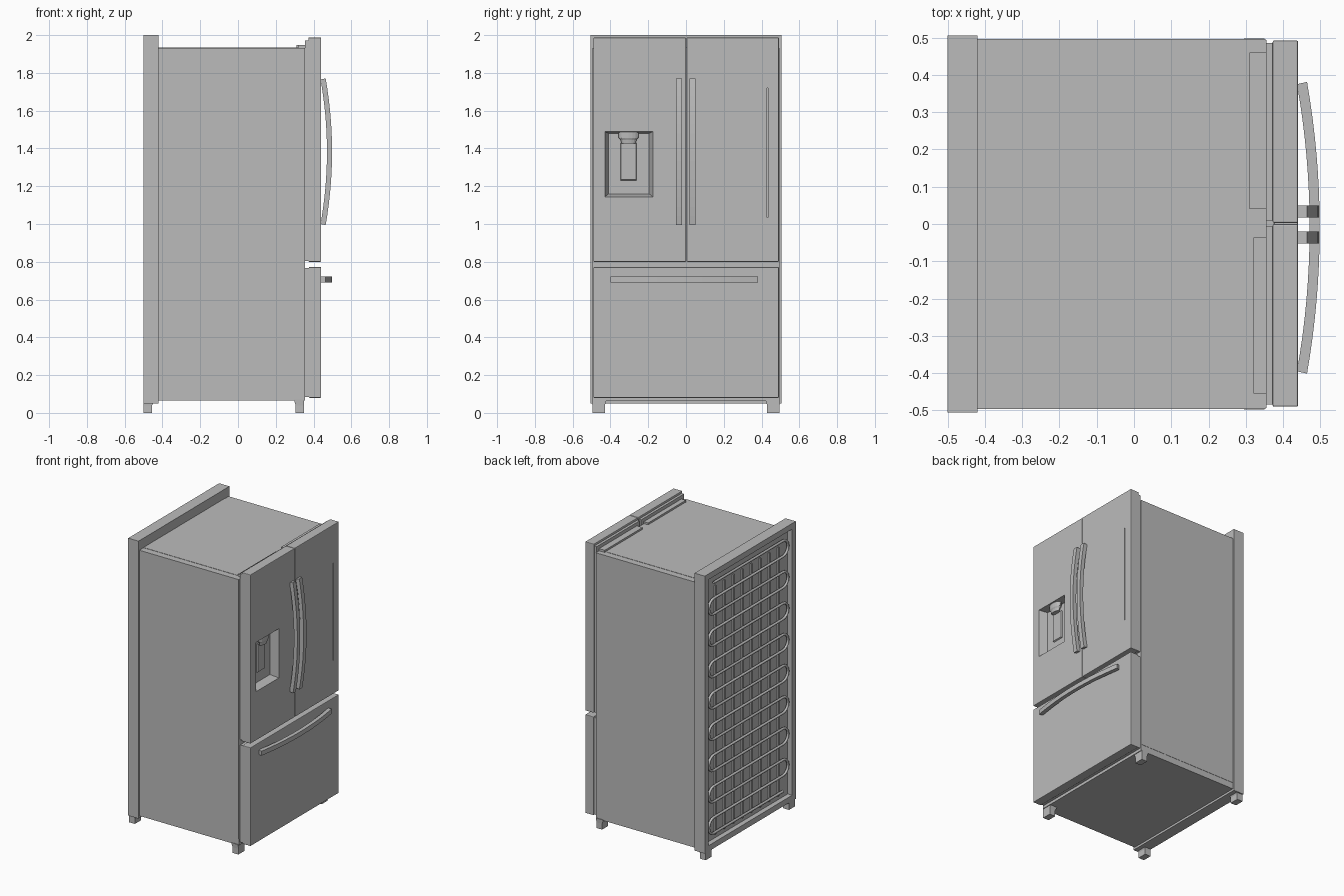
import bpy, bmesh, math
from mathutils import Vector

if "Cube" in bpy.data.objects:
    bpy.data.objects.remove(bpy.data.objects["Cube"], do_unlink=True)

grey = bpy.data.materials.new("light grey metal")
grey.use_nodes = True
color = (0.5, 0.5, 0.5, 1)
grey.diffuse_color = color
grey.node_tree.nodes["Principled BSDF"].inputs["Base Color"].default_value = color


def finish(name, bm):
    bmesh.ops.recalc_face_normals(bm, faces=bm.faces)
    me = bpy.data.meshes.new(name)
    bm.to_mesh(me)
    bm.free()
    me.materials.append(grey)
    ob = bpy.data.objects.new(name, me)
    bpy.context.collection.objects.link(ob)
    return ob


def box(name, x, y, z, bevel=0):
    """Box from (min, max) ranges."""
    bm = bmesh.new()
    bmesh.ops.create_cube(bm, size=1)
    for v in bm.verts:
        v.co = [r[0] if c < 0 else r[1] for c, r in zip(v.co, (x, y, z))]
    if bevel:
        bmesh.ops.bevel(bm, geom=bm.edges[:], offset=bevel, segments=2,
                        affect='EDGES', profile=0.5)
    return finish(name, bm)


def loft(name, rings):
    """Closed solid through rings of equal point counts."""
    bm = bmesh.new()
    loops = [[bm.verts.new(p) for p in ring] for ring in rings]
    n = len(loops[0])
    for a, b in zip(loops, loops[1:]):
        for i in range(n):
            bm.faces.new((a[i], a[(i + 1) % n], b[(i + 1) % n], b[i]))
    bm.faces.new(loops[0])
    bm.faces.new(loops[-1])
    return finish(name, bm)


def rect_x(x, y0, y1, z0, z1):
    return [(x, y0, z0), (x, y1, z0), (x, y1, z1), (x, y0, z1)]


def rect_z(z, x0, x1, y0, y1):
    return [(x0, y0, z), (x1, y0, z), (x1, y1, z), (x0, y1, z)]


def cut(ob, cutter):
    cutter.hide_render = True
    mod = ob.modifiers.new("cut", 'BOOLEAN')
    mod.object = cutter
    mod.solver = 'EXACT'
    bpy.context.view_layer.objects.active = ob
    bpy.ops.object.modifier_apply(modifier=mod.name)
    bpy.data.objects.remove(cutter, do_unlink=True)


def tube(name, points, radius, sides=2):
    cu = bpy.data.curves.new(name, 'CURVE')
    cu.dimensions = '3D'
    cu.bevel_depth = radius
    cu.bevel_resolution = sides
    cu.use_fill_caps = True
    sp = cu.splines.new('POLY')
    sp.points.add(len(points) - 1)
    for p, co in zip(sp.points, points):
        p.co = (*co, 1)
    cu.materials.append(grey)
    ob = bpy.data.objects.new(name, cu)
    bpy.context.collection.objects.link(ob)
    return ob


# Cabinet with thin cover panels on sides and top
box("cabinet", (-0.45, 0.355), (-0.494, 0.494), (0.065, 1.933))
for side, s in (("right", -1), ("left", 1)):
    box(side + "_side_panel", (-0.42, 0.352), sorted((s * 0.49, s * 0.496)), (0.11, 1.933))
box("top_panel", (-0.42, 0.352), (-0.45, 0.45), (1.92, 1.935))

# Rear frame with recessed back
frame = box("rear_frame", (-0.5, -0.42), (-0.505, 0.505), (0.05, 2.0))
cut(frame, box("recess_cutter", (-0.6, -0.465), (-0.465, 0.465), (0.09, 1.96)))

# Condenser coil: rows joined by half-round turns
row, turn, half = 0.11, 0.055, 0.385
path, z, s = [], 1.905, 1
for i in range(17):
    path += [(-0.485, s * half, z), (-0.485, -s * half, z)]
    if i < 16:
        for k in range(1, 8):
            a = math.pi * k / 8
            path.append((-0.485, -s * (half + turn * math.sin(a)),
                         z - turn + turn * math.cos(a)))
    z -= row
    s = -s
coil = tube("condenser_coil", path, 0.009)
for i in range(8):
    y = -0.35 + 0.1 * i
    box("coil_support_wire", (-0.477, -0.468), (y - 0.005, y + 0.005), (0.12, 1.87))

# Feet, tapered toward the floor
for x0, x1, inner in ((-0.5, -0.455, 0.015), (0.305, 0.35, -0.01)):
    for s in (-1, 1):
        y0, y1 = sorted((s * 0.43, s * 0.496))
        ty0, ty1 = sorted((s * 0.42, s * 0.498))
        tx0, tx1 = x0 + min(inner, 0), x1 + max(inner, 0)
        loft("foot", [rect_z(0, x0, x1, y0, y1), rect_z(0.04, x0, x1, y0, y1),
                      rect_z(0.07, tx0, tx1, ty0, ty1)])

# Doors, drawer and their inner seals
left_door = box("left_door", (0.372, 0.44), (0.003, 0.492), (0.8, 1.987), 0.004)
right_door = box("right_door", (0.372, 0.44), (-0.49, 0.0), (0.8, 1.987), 0.004)
box("drawer_front", (0.375, 0.44), (-0.49, 0.492), (0.08, 0.772), 0.004)
box("left_door_seal", (0.354, 0.374), (0.01, 0.486), (0.805, 1.972))
box("right_door_seal", (0.354, 0.374), (-0.484, -0.007), (0.805, 1.972))
box("drawer_seal", (0.354, 0.377), (-0.484, 0.486), (0.085, 0.767))
box("left_hinge_cover", (0.31, 0.356), (0.04, 0.46), (1.93, 1.948))
box("right_hinge_cover", (0.32, 0.356), (-0.455, -0.036), (1.93, 1.948))

# Narrow slot in the left door
cut(left_door, box("slot_cutter", (0.43, 0.46), (0.428, 0.433), (1.035, 1.72)))

# Dispenser recess with sloping walls
cut(right_door, loft("dispenser_cutter", [
    rect_x(0.385, -0.41, -0.195, 1.16, 1.48),
    rect_x(0.44, -0.43, -0.175, 1.143, 1.489),
    rect_x(0.46, -0.43, -0.175, 1.143, 1.489)]))


def disc(z, r, n=16):
    return [(0.408 + 0.45 * r * math.cos(2 * math.pi * i / n),
             -0.304 + r * math.sin(2 * math.pi * i / n), z) for i in range(n)]


loft("dispenser_nozzle", [disc(1.425, 0.036), disc(1.445, 0.042),
                          disc(1.455, 0.052), disc(1.487, 0.054)])
loft("dispenser_paddle", [rect_x(0.384, -0.347, -0.262, 1.23, 1.43),
                          rect_x(0.394, -0.343, -0.266, 1.235, 1.43)])


# Bowed handles: a flat bar swept along a shallow arc
def handle(name, start, end, across, upright):
    rings, n = [], 16
    for i in range(n + 1):
        t = i / n
        bow = 0.034 * (1 - (2 * t - 1) ** 2)
        along = start + (end - start) * t
        lean = 0.006 * (1 - 2 * t)
        ring = []
        for x, w in ((0.437, -1), (0.437, 1), (0.464, 1), (0.464, -1)):
            a = along - (lean if x > 0.45 else 0)
            c = across + w * 0.016
            ring.append((x + bow, c, a) if upright else (x + bow, a, c))
        rings.append(ring)
    return loft(name, rings)


handle("right_door_handle", 1.0, 1.765, -0.036, True)
handle("left_door_handle", 1.0, 1.765, 0.034, True)
handle("drawer_handle", -0.395, 0.375, 0.705, False)
